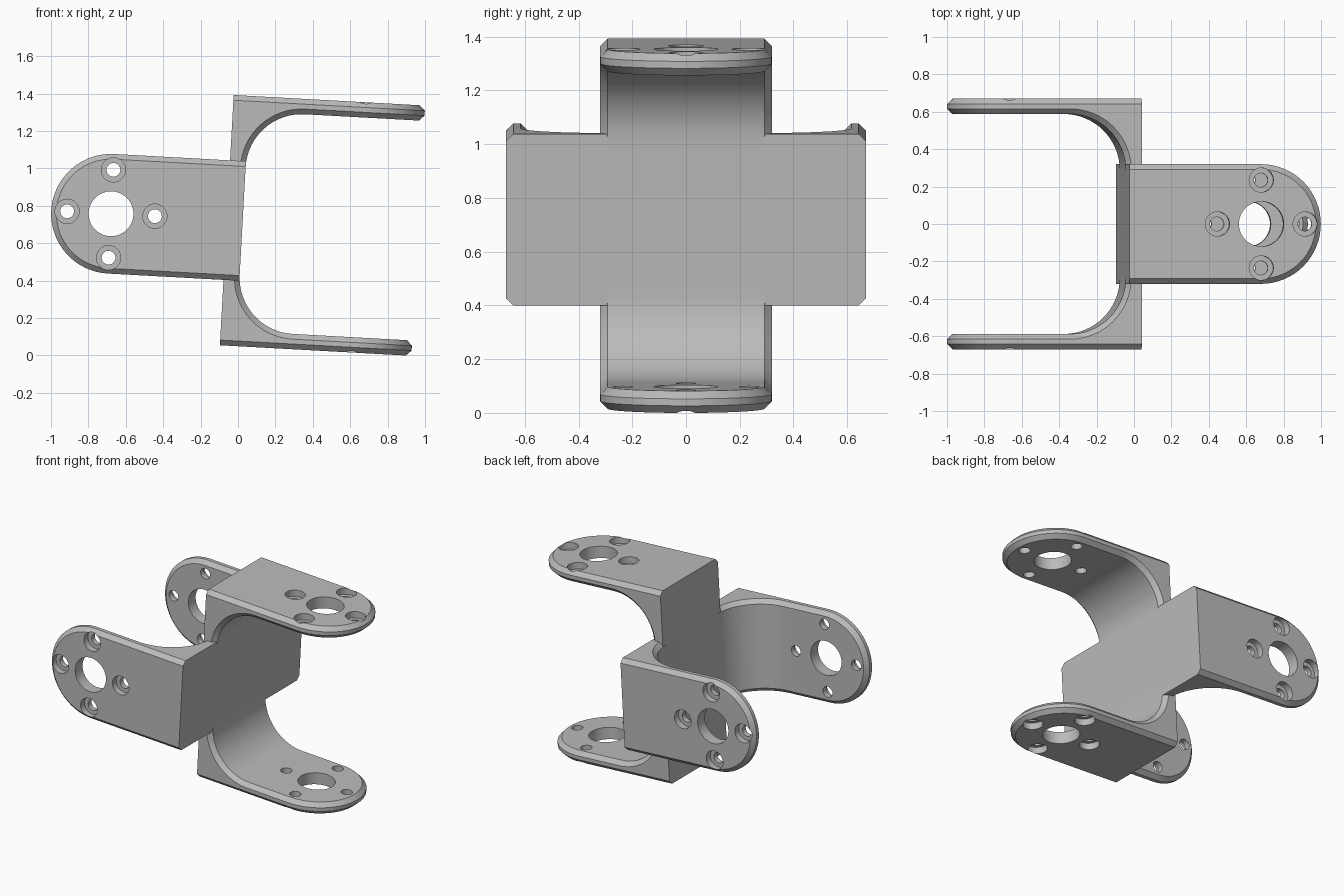
import bpy, bmesh, math
from mathutils import Matrix, Vector

if "Cube" in bpy.data.objects:
    bpy.data.objects.remove(bpy.data.objects["Cube"])

# Main dimensions of one bracket
BACK, WEB, TIP = -0.065, 0.02, 0.96    # web outer face, web inner face, arm tip
TOP, UNDER = 0.67, 0.588               # arm outer and inner faces
HALF, CH, FILLET = 0.32, 0.028, 0.30   # half width, chamfer, inner corner radius
HUB = TIP - HALF                       # centre of the rounded end
STEPS = 16

grey = bpy.data.materials.new("satin_grey")
grey.use_nodes = True
grey.diffuse_color = (0.5, 0.5, 0.5, 1)
grey.node_tree.nodes["Principled BSDF"].inputs["Base Color"].default_value = (0.5, 0.5, 0.5, 1)


def make_object(name, bm):
    bmesh.ops.recalc_face_normals(bm, faces=bm.faces)
    mesh = bpy.data.meshes.new(name)
    bm.to_mesh(mesh)
    bm.free()
    mesh.materials.append(grey)
    ob = bpy.data.objects.new(name, mesh)
    bpy.context.collection.objects.link(ob)
    return ob


def boolean(ob, other, operation):
    mod = ob.modifiers.new("join", 'BOOLEAN')
    mod.operation, mod.solver, mod.object = operation, 'EXACT', other
    other.hide_render = True
    bpy.context.view_layer.objects.active = ob
    bpy.ops.object.modifier_apply(modifier=mod.name)
    bpy.data.objects.remove(other)


def upper_sections():
    """Half cross-sections from the arm tip round to the middle of the web."""
    sections = []
    # rounded end of the arm
    for i in range(STEPS + 1):
        a = math.pi / 2 * i / STEPS
        rim = (HUB + HALF * math.cos(a), HALF * math.sin(a))
        face = (HUB + (HALF - CH) * math.cos(a), (HALF - CH) * math.sin(a))
        sections.append([(*face, TOP), (*rim, TOP - CH), (*rim, UNDER + CH), (*face, UNDER)])
    # arm and web around the inner fillet
    cu, cw = WEB + FILLET, UNDER - FILLET
    for i in range(STEPS + 1):
        a = math.pi / 2 * i / STEPS
        du, dw = -math.sin(a), math.cos(a)
        side_in = (cu + (FILLET + CH) * du, HALF, cw + (FILLET + CH) * dw)
        face_in = (cu + FILLET * du, HALF - CH, cw + FILLET * dw)
        half = STEPS // 2
        if i <= half:
            u = cu + (BACK - cu) * i / half
            sections.append([(u, HALF - CH, TOP), (u, HALF, TOP - CH), side_in, face_in])
        else:
            w = TOP - CH + (cw - TOP + CH) * (i - half) / half
            sections.append([(BACK, HALF, w)] * 2 + [side_in, face_in])
    return sections


def bracket(name):
    upper = upper_sections()
    lower = [[(u, y, -w) for u, y, w in s] for s in reversed(upper)]
    bm = bmesh.new()
    rings = []
    for s in upper + lower:
        ring = s + [(u, -y, w) for u, y, w in reversed(s)]
        rings.append([bm.verts.new(p) for p in ring])
    for a, b in zip(rings, rings[1:]):
        for k in range(8):
            n = (k + 1) % 8
            bm.faces.new((a[k], a[n], b[n], b[k]))
    bmesh.ops.remove_doubles(bm, verts=bm.verts, dist=1e-5)
    bmesh.ops.dissolve_degenerate(bm, edges=bm.edges, dist=1e-5)
    # drop any folded slivers along the tip line
    loose = [f for f in bm.faces if f.calc_area() < 1e-9]
    bmesh.ops.delete(bm, geom=loose, context='FACES')
    return make_object(name, bm)


def cylinder(bm, u, y, w0, w1, radius, sides):
    place = Matrix.Translation((u, y, (w0 + w1) / 2))
    bmesh.ops.create_cone(bm, cap_ends=True, segments=sides, radius1=radius,
                          radius2=radius, depth=w1 - w0, matrix=place)


def drill(ob):
    through, bores = bmesh.new(), bmesh.new()
    cylinder(through, HUB, 0, -1, 1, 0.12, 48)
    for i in range(4):
        a = math.pi / 2 * i
        u, y = HUB + 0.235 * math.cos(a), 0.235 * math.sin(a)
        cylinder(through, u, y, -1, 1, 0.037, 24)
        cylinder(bores, u, y, TOP - 0.045, 1, 0.065, 32)
        cylinder(bores, u, y, -1, 0.045 - TOP, 0.065, 32)
    boolean(ob, make_object("hole_cutter", through), 'DIFFERENCE')
    boolean(ob, make_object("counterbore_cutter", bores), 'DIFFERENCE')


# Two brackets back to back, the second turned a quarter about the long axis
joint = bracket("cross_bracket")
drill(joint)
second = bracket("side_bracket")
drill(second)
second.data.transform(Matrix(((-1, 0, 0, BACK + WEB), (0, 0, 1, 0),
                              (0, 1, 0, 0), (0, 0, 0, 1))))
boolean(joint, second, 'UNION')

# Slight tilt, then rest on the ground and centre
joint.data.transform(Matrix.Rotation(math.radians(3.15), 4, 'Y'))
pts = [v.co for v in joint.data.vertices]
low = Vector([min(p[k] for p in pts) for k in range(3)])
high = Vector([max(p[k] for p in pts) for k in range(3)])
mid = (low + high) / 2
joint.data.transform(Matrix.Translation((-mid.x, -mid.y, -low.z)))

bpy.ops.object.select_all(action='DESELECT')
joint.select_set(True)
bpy.context.view_layer.objects.active = joint
bpy.ops.object.shade_smooth_by_angle(angle=math.radians(25))
